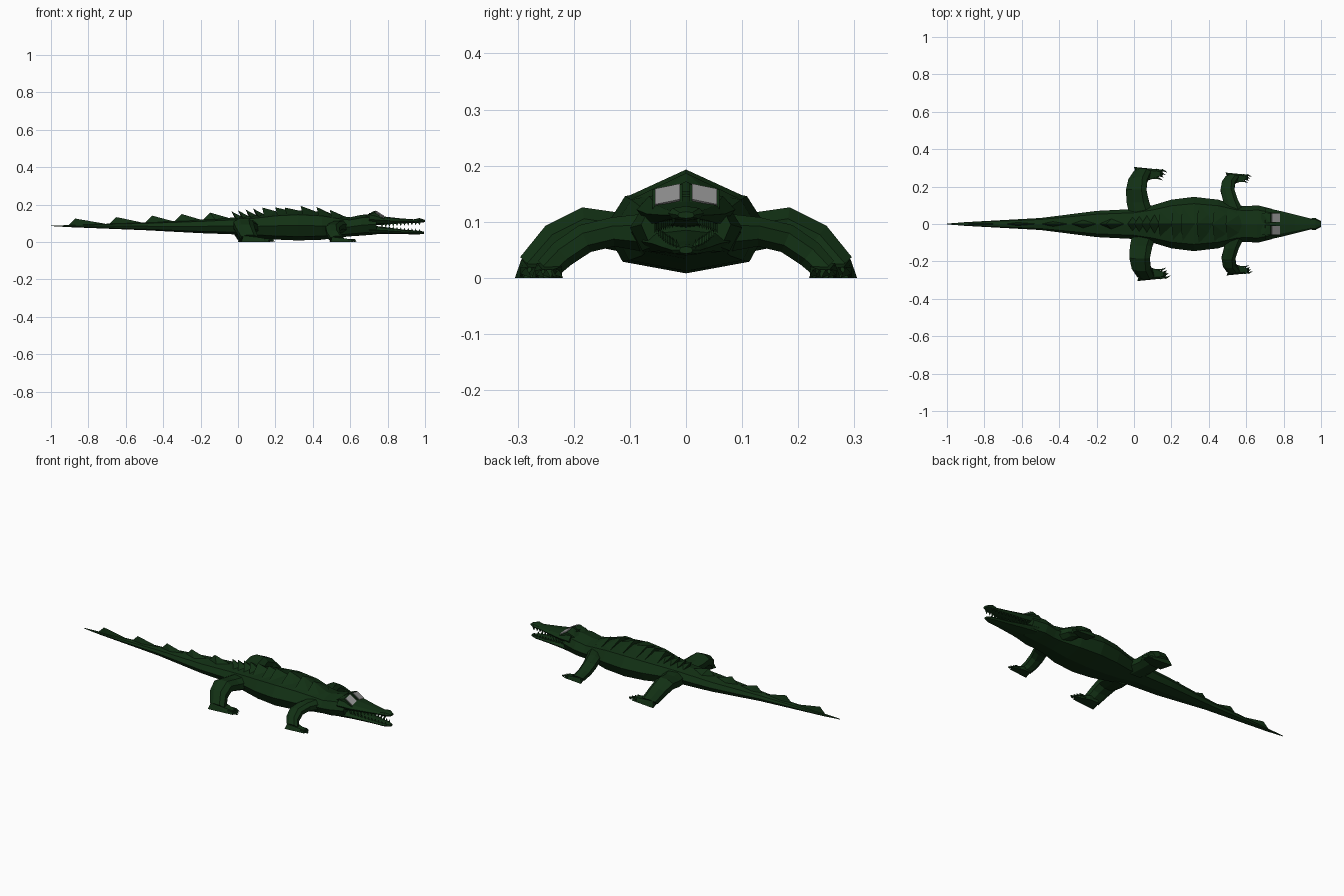
import bpy, bmesh
from mathutils import Vector

cube = bpy.data.objects.get("Cube")
if cube:
    bpy.data.objects.remove(cube)


def material(name, colour):
    mat = bpy.data.materials.new(name)
    mat.use_nodes = True
    mat.diffuse_color = colour
    mat.node_tree.nodes["Principled BSDF"].inputs["Base Color"].default_value = colour
    return mat


green = material("dark green hide", (0.006, 0.03, 0.007, 1))
grey = material("grey eye", (0.3, 0.3, 0.3, 1))


def finish(name, bm, mat=green):
    bmesh.ops.recalc_face_normals(bm, faces=bm.faces)
    mesh = bpy.data.meshes.new(name)
    bm.to_mesh(mesh)
    bm.free()
    mesh.materials.append(mat)
    obj = bpy.data.objects.new(name, mesh)
    bpy.context.collection.objects.link(obj)
    return obj


def loft(name, rings):
    """Skin a list of equal-length point rings and cap both ends."""
    bm = bmesh.new()
    rows = [[bm.verts.new(p) for p in ring] for ring in rings]
    n = len(rows[0])
    for a, b in zip(rows, rows[1:]):
        for i in range(n):
            j = (i + 1) % n
            bm.faces.new((a[i], a[j], b[j], b[i]))
    bm.faces.new(rows[0])
    bm.faces.new(rows[-1])
    return finish(name, bm)


def hulls(name, groups, mat=green):
    """One object made of several convex solids."""
    bm = bmesh.new()
    for points in groups:
        verts = [bm.verts.new(p) for p in points]
        bmesh.ops.convex_hull(bm, input=verts)
    bmesh.ops.delete(bm, geom=[v for v in bm.verts if not v.link_faces], context="VERTS")
    return finish(name, bm, mat)


def section(x, w, low, high):
    """Eight-sided trunk section, widest at mid height."""
    h = high - low
    half = [(0.75, 0.86), (1, 0.5), (0.78, 0.13)]
    right = [(x, w * a, low + h * b) for a, b in half]
    left = [(x, -w * a, low + h * b) for a, b in reversed(half)]
    return [(x, 0, high)] + right + [(x, 0, low)] + left


def sample(stations, x):
    """Width, low and high of a station list at x."""
    for a, b in zip(stations, stations[1:]):
        if a[0] <= x <= b[0]:
            t = (x - a[0]) / (b[0] - a[0])
            return [p + (q - p) * t for p, q in zip(a[1:], b[1:])]
    return stations[-1][1:]


# Trunk and jaws: x, half width, low, high
trunk = [(-1, .002, .085, .088), (-.9, .01, .079, .09), (-.5, .032, .063, .105),
         (-.2, .07, .047, .12), (0, .08, .04, .132), (.1, .1, .022, .145),
         (.2, .13, .013, .16), (.32, .145, .008, .168), (.45, .13, .012, .16),
         (.55, .1, .025, .138), (.6, .095, .03, .132), (.66, .1, .034, .145),
         (.74, .08, .04, .15)]
upper = [(.7, .088, .088, .155), (.78, .07, .092, .136), (.86, .05, .098, .127),
         (.94, .03, .102, .121), (.97, .032, .102, .128), (1, .015, .106, .118)]
lower = [(.7, .08, .04, .09), (.78, .062, .043, .08), (.88, .04, .042, .066),
         (.96, .027, .04, .06), (.995, .012, .043, .056)]
for name, stations in (("trunk", trunk), ("upper_jaw", upper), ("lower_jaw", lower)):
    loft(name, [section(*s) for s in stations])

# Tail fins: steep behind, sloping away towards the head
fins = []
starts = [-.91, -.69, -.5, -.34, -.19, -.04]
for i, (a, b) in enumerate(zip(starts, starts[1:])):
    peak = a + 0.04
    w, low, high = sample(trunk, peak)
    fins.append([(a, 0, sample(trunk, a)[2] - .004), (b, 0, sample(trunk, b)[2] - .004),
                 (peak, 0, .125 + i * .008),
                 (peak + .03, w * .4, high - .006), (peak + .03, -w * .4, high - .006)])
hulls("tail_fins", fins)

# Small hip spikes, leaning back
spikes = []
for x in (-.035, 0, .04, .08):
    w, low, high = sample(trunk, x + .03)
    spikes.append([(x, 0, high + .032), (x + .02, 0, high - .01), (x + .07, 0, high - .004),
                   (x + .03, w * .5, high - .012), (x + .03, -w * .5, high - .012)])
hulls("hip_spikes", spikes)

# Broad back scales with raised rear edges
scales = []
for x, z in ((.13, .184), (.2, .185), (.25, .184), (.335, .193), (.42, .187), (.49, .172)):
    w, low, high = sample(trunk, x)
    scale = [(x, 0, z), (x + .01, 0, high - .01), (x + .09, 0, sample(trunk, x + .09)[2] - .002)]
    for side in (-1, 1):
        scale += [(x + .01, side * w * .7, high - .02), (x + .07, side * w * .4, high - .02)]
    scales.append(scale)
hulls("back_scales", scales)

# Brows and sloping eye plates
brows, eyes = [], []
for s in (-1, 1):
    brows.append([(x, s * y, z) for y, drop in ((.006, 0), (.06, .01))
                  for x, z in ((.68, .14), (.73, .167 - drop), (.785, .132 - drop), (.76, .11))])
    eyes.append([(x + d, s * y, z + d - drop) for d in (0, .003)
                 for y, drop in ((.011, 0), (.055, .009))
                 for x, z in ((.734, .165), (.778, .137))])
hulls("brows", brows)
hulls("eye_plates", eyes, grey)

# Teeth along both jaws
for name, jaw, sign in (("upper_teeth", upper, -1), ("lower_teeth", lower, 1)):
    teeth = []
    for i in range(11):
        x = .77 + i * .02
        w, low, high = sample(jaw, x)
        z = low + .005 if sign < 0 else high - .007
        for s in (-1, 1):
            y = s * w * .78
            teeth.append([(x - .008, y, z), (x + .008, y, z), (x, y - s * .008, z),
                          (x, y, z + sign * .018)])
    hulls(name, teeth)


def leg(name, path, side, shift):
    """Arched limb: path rows give x, y, z, half width, half thickness."""
    rings = []
    for i, (x, y, z, wide, thick) in enumerate(path):
        a, b = path[max(i - 1, 0)], path[min(i + 1, len(path) - 1)]
        along = Vector((b[1] - a[1], b[2] - a[2])).normalized()
        ring = []
        for u, v in ((-1, -.5), (-1, .5), (-.4, 1), (.5, 1), (1, .4), (1, -.5), (.4, -1), (-.5, -1)):
            ring.append((x + shift + u * wide, side * (y - along.y * thick * v),
                         max(0, z + along.x * thick * v)))
        rings.append(ring)
    loft(name, rings)


def foot(name, x0, y0, size, side):
    """Flat foot with its outer heel at x0, y0 and curved claws."""
    sole = [(0, 0), (.15, -.015), (.155, -.045), (.08, -.07), (.02, -.07)]
    at = lambda x, y, z: (x0 + x * size, side * (y0 + y * size), z * size)
    solids = [[at(x, y, 0) for x, y in sole] +
              [at(.01 + x * .85, y * .8 - .012, .034 - x * .1) for x, y in sole]]
    for i in range(4):
        x, y = .14 - i * .008, -.016 - i * .014
        bend = at(x + .027, y - .004, .019)
        tip = at(x + .038, y - .014, 0)
        root = [at(x - .02, y + d, z) for d in (-.007, .007) for z in (.002, .018)]
        solids += [root + [bend], [bend, tip, at(x + .01, y + .006, .007), at(x + .01, y - .006, .012)]]
    hulls(name, solids)


hind = [(.04, .05, .075, .065, .04), (.02, .12, .082, .06, .034), (.012, .18, .092, .055, .034),
        (.02, .23, .067, .05, .033), (.045, .275, .018, .045, .028)]
fore = [(.54, .06, .08, .05, .036), (.515, .13, .082, .04, .026), (.5, .18, .07, .037, .026),
        (.505, .22, .043, .035, .025), (.525, .248, .015, .035, .022)]
for label, side, shift in (("left_side", 1, 0), ("right_side", -1, .018)):
    leg("hind_leg_" + label, hind, side, shift)
    foot("hind_foot_" + label, shift, .305, 1, side)
    leg("fore_leg_" + label, fore, side, shift * .3)
    foot("fore_foot_" + label, .49 + shift * .3, .275, .78, side)
